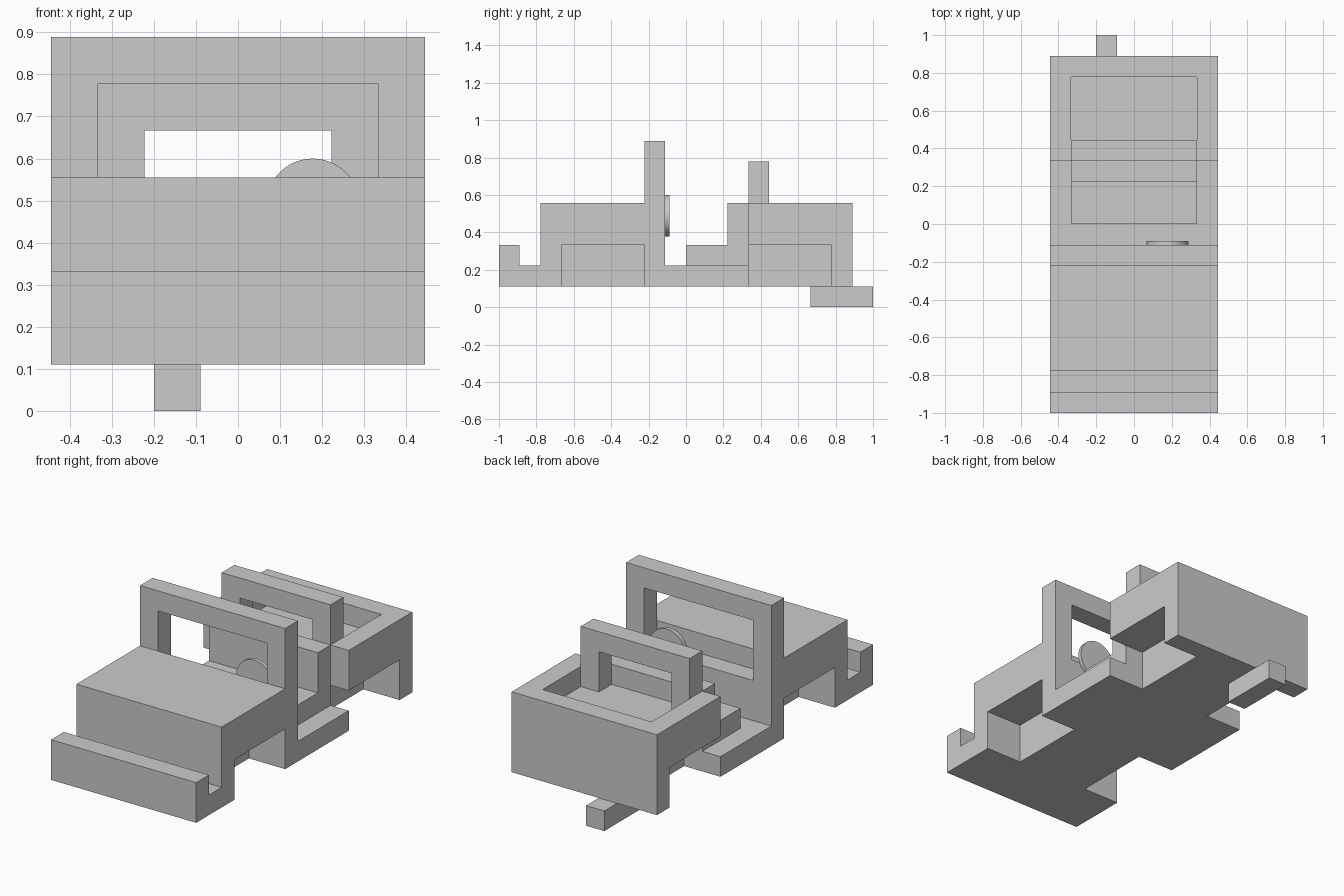
import bpy, bmesh, math
from mathutils import Vector

if "Cube" in bpy.data.objects:
    bpy.data.objects.remove(bpy.data.objects["Cube"])

U = 1 / 9  # the whole model sits on a grid of 1/9


def prism(name, points, axis, lo, hi):
    """Extrude a profile: axis 'x' takes (y, z) points, axis 'y' takes (x, z)."""
    def place(p, d):
        v = (d, p[0], p[1]) if axis == 'x' else (p[0], d, p[1])
        return Vector(v) * U
    bm = bmesh.new()
    face = bm.faces.new([bm.verts.new(place(p, lo)) for p in points])
    ext = bmesh.ops.extrude_face_region(bm, geom=[face], use_keep_orig=True)
    moved = [g for g in ext['geom'] if isinstance(g, bmesh.types.BMVert)]
    bmesh.ops.translate(bm, verts=moved, vec=place((0, 0), hi - lo))
    bmesh.ops.recalc_face_normals(bm, faces=bm.faces)
    mesh = bpy.data.meshes.new(name)
    bm.to_mesh(mesh)
    bm.free()
    ob = bpy.data.objects.new(name, mesh)
    bpy.context.collection.objects.link(ob)
    return ob


def box(name, x, y, z):
    return prism(name, [(y[0], z[0]), (y[1], z[0]), (y[1], z[1]), (y[0], z[1])], 'x', *x)


def cut(target, cutter):
    """Apply a boolean difference and remove the cutter."""
    cutter.hide_render = True
    mod = target.modifiers.new('cut', 'BOOLEAN')
    mod.operation = 'DIFFERENCE'
    mod.solver = 'EXACT'
    mod.object = cutter
    bpy.context.view_layer.objects.active = target
    bpy.ops.object.modifier_apply(modifier=mod.name)
    bpy.data.objects.remove(cutter)


# Body: bumper, hood, floor and rear tub as one side profile
body = prism('body', [(-9, 1), (8, 1), (8, 5), (3, 5), (3, 2), (-2, 2), (-2, 5),
                      (-7, 5), (-7, 2), (-8, 2), (-8, 3), (-9, 3)], 'x', -4, 4)

# Wheel wells on both sides
for side in (-1, 1):
    for y in ((-6, -2), (3, 7)):
        cut(body, box('well_cutter', sorted((2 * side, 5 * side)), y, (0, 3)))

# Open cargo bed
cut(body, box('bed_cutter', (-3, 3), (2.5, 7), (4, 6)))

# Windshield frame
windshield = box('windshield_frame', (-4, 4), (-2, -1), (2, 8))
cut(windshield, box('window_cutter', (-3, 3), (-3, 0), (4, 7)))

# Bench seat with backrest
prism('seat', [(0, 2), (3, 2), (3, 5), (2, 5), (2, 3), (0, 3)], 'x', -3, 3)

# Roll bar arch
prism('roll_bar', [(-3, 4), (-2, 4), (-2, 6), (2, 6), (2, 4), (3, 4), (3, 7), (-3, 7)],
      'y', 3, 4)

# Exhaust pipe
box('exhaust', (-1.8, -0.8), (6, 9), (0, 1))

# Steering wheel disc on the dashboard
bpy.ops.mesh.primitive_cylinder_add(vertices=48, radius=U, depth=0.2 * U,
                                    location=(1.6 * U, -0.9 * U, 4.4 * U),
                                    rotation=(math.pi / 2, 0, 0))
wheel = bpy.context.object
wheel.name = 'steering_wheel'
bpy.ops.object.shade_smooth_by_angle(angle=math.radians(30))
